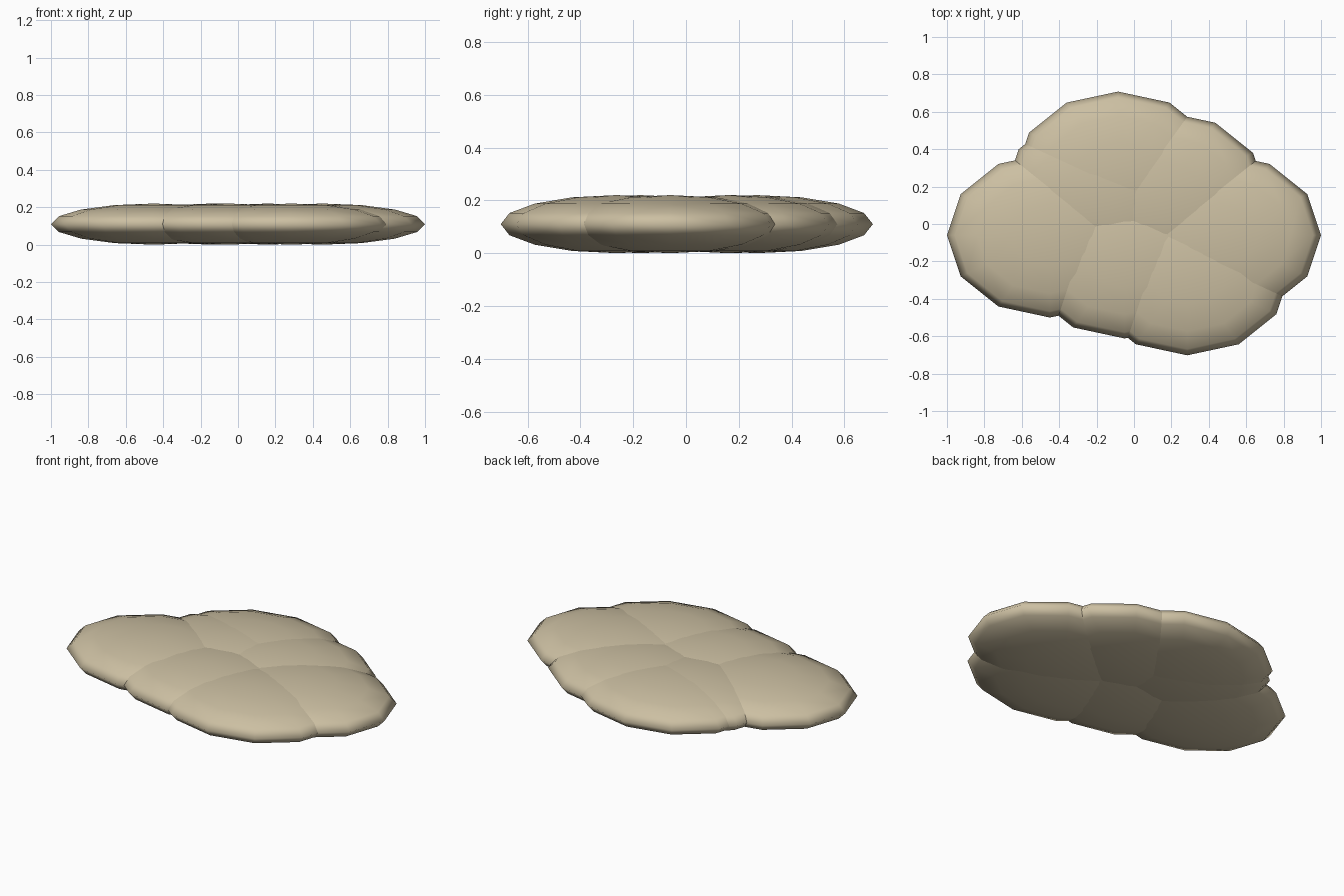
import bpy

if "Cube" in bpy.data.objects:
    bpy.data.objects.remove(bpy.data.objects["Cube"])

# Shared lobe size: flattened, low-segment spheres resting on the ground
RX, RY, RZ = 0.55, 0.44, 0.11

mat = bpy.data.materials.new("sand_tan")
mat.diffuse_color = (0.60, 0.52, 0.36, 1)
mat.use_nodes = True
mat.node_tree.nodes["Principled BSDF"].inputs["Base Color"].default_value = mat.diffuse_color


def lobe(name, x, y):
    bpy.ops.mesh.primitive_uv_sphere_add(segments=12, ring_count=8, radius=1,
                                         location=(x, y, RZ))
    ob = bpy.context.object
    ob.name = name
    ob.scale = (RX, RY, RZ)
    bpy.ops.object.transform_apply(location=False, rotation=False, scale=True)
    bpy.ops.object.shade_smooth()
    ob.data.materials.append(mat)
    return ob


# Overlapping lobes of the flat mound
lobes = {
    "left_lobe": (-0.45, -0.06),
    "right_lobe": (0.45, -0.06),
    "back_lobe": (-0.085, 0.268),
    "back_right_lobe": (0.16, 0.16),
    "back_left_lobe": (-0.14, 0.18),
    "front_right_lobe": (0.285, -0.262),
    "front_lobe": (-0.05, -0.172),
}
for name, (x, y) in lobes.items():
    lobe(name, x, y)
